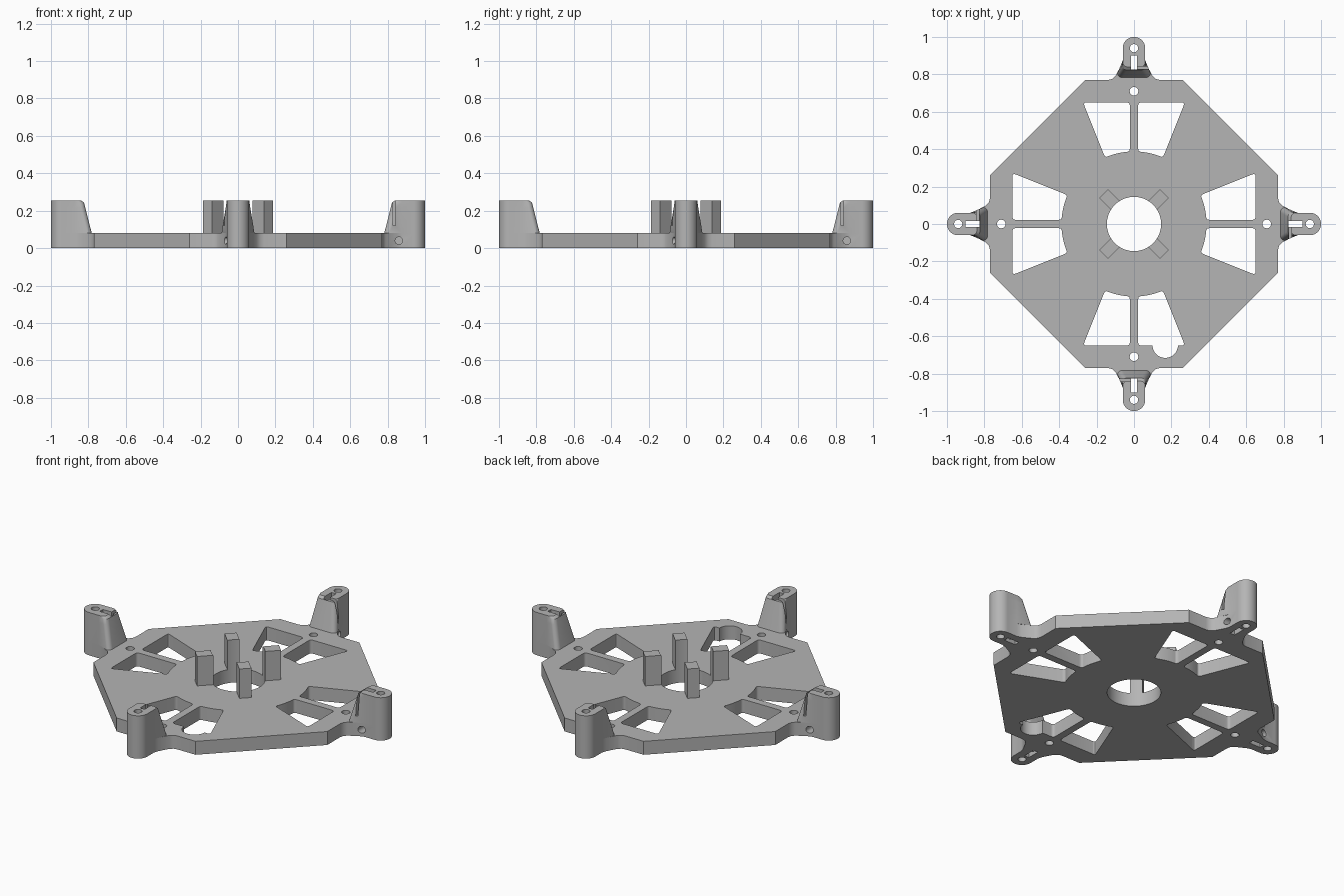
import bpy, bmesh, math
from mathutils import Matrix, Vector

old = bpy.data.objects.get("Cube")
if old:
    bpy.data.objects.remove(old)

THICK, TOP = 0.08, 0.255
HOLE = 0.145

grey = bpy.data.materials.new("plain grey")
grey.use_nodes = True
colour = (0.46, 0.46, 0.46, 1)
grey.diffuse_color = colour
grey.node_tree.nodes["Principled BSDF"].inputs["Base Color"].default_value = colour


def arc(cx, cy, r, a0, a1, n):
    return [(cx + r * math.cos(math.radians(a0 + (a1 - a0) * i / n)),
             cy + r * math.sin(math.radians(a0 + (a1 - a0) * i / n))) for i in range(n + 1)]


def rounded(points, size, steps=4):
    """Soften every corner of a closed outline."""
    out = []
    for i, p in enumerate(points):
        p = Vector(p)
        a, b = Vector(points[i - 1]) - p, Vector(points[(i + 1) % len(points)]) - p
        a *= min(size / a.length, 0.45)
        b *= min(size / b.length, 0.45)
        for k in range(steps + 1):
            t = k / steps
            out.append(tuple(p + a * (1 - t) ** 2 + b * t ** 2))
    return out


def loft(bm, rings):
    """Solid through matching rings, each given as (outline, z)."""
    rows = [[bm.verts.new((x, y, z)) for x, y in ring] for ring, z in rings]
    n = len(rows[0])
    faces = [bm.faces.new(rows[0]), bm.faces.new(rows[-1])]
    for lo, hi in zip(rows, rows[1:]):
        faces += [bm.faces.new((lo[i], lo[(i + 1) % n], hi[(i + 1) % n], hi[i])) for i in range(n)]
    bmesh.ops.recalc_face_normals(bm, faces=faces)
    return [v for row in rows for v in row]


def prism(bm, outline, z0, z1):
    return loft(bm, [(outline, z0), (outline, z1)])


def box(bm, x0, x1, y0, y1, z0, z1):
    return prism(bm, [(x0, y0), (x1, y0), (x1, y1), (x0, y1)], z0, z1)


def turn(bm, verts, degrees):
    bmesh.ops.rotate(bm, verts=verts, cent=(0, 0, 0),
                     matrix=Matrix.Rotation(math.radians(degrees), 3, 'Z'))


def make(name, bm):
    mesh = bpy.data.meshes.new(name)
    bm.to_mesh(mesh)
    bm.free()
    mesh.materials.append(grey)
    obj = bpy.data.objects.new(name, mesh)
    bpy.context.collection.objects.link(obj)
    return obj


def circle(x, y, r, n=32):
    return arc(x, y, r, 0, 360 * (n - 1) / n, n - 1)


# Plate: clipped square with a flared, round-ended lug on each side
lug = [(0.77, -0.26), (0.77, -0.14), (0.775, -0.118), (0.79, -0.1), (0.85, -0.068), (0.875, -0.06)]
lug += arc(0.94, 0, 0.06, -90, 90, 20)
lug += [(x, -y) for x, y in reversed(lug[:6])]
outline = []
for k in range(4):
    c, s = round(math.cos(k * math.pi / 2)), round(math.sin(k * math.pi / 2))
    outline += [(x * c - y * s, x * s + y * c) for x, y in lug]
bm = bmesh.new()
prism(bm, outline, 0, THICK)
plate = make("base_plate", bm)


# Corner towers: round outside, sloping and widening towards the plate
def tower_ring(inner, half):
    side = arc(0.94, 0, 0.06, 0, 90, 10) + [(0.875, 0.06)]
    r = 0.025
    side += arc(inner + r, half - r, r, 90, 180, 5)
    return side + [(x, -y) for x, y in reversed(side[1:])]


towers = []
for k, where in enumerate(("left", "back", "right", "front")):
    bm = bmesh.new()
    v = loft(bm, [(tower_ring(0.782, 0.088), THICK), (tower_ring(0.816, 0.066), 0.215),
                  (tower_ring(0.823, 0.062), 0.243), (tower_ring(0.84, 0.06), TOP)])
    turn(bm, v, 90 * k)
    towers.append(make(where + "_tower", bm))

# Cutter: windows, bolt holes, wire slots
window = [(0.65, 0.022), (0.65, 0.272)] + arc(0, 0, 0.388, 23.5, 3.3, 5)
window = rounded(window, 0.018)
bm = bmesh.new()
for k in range(4):
    v = []
    for side in (1, -1):
        v += prism(bm, [(x, side * y) for x, y in window], -0.1, 0.2)
    v += prism(bm, circle(0.71, 0, 0.023), -0.1, 0.2)
    v += prism(bm, circle(0.94, 0, 0.022), -0.1, 0.4)
    v += box(bm, 0.825, 0.9, -0.015, 0.015, -0.1, 0.4)
    v += box(bm, 0.83, 0.843, -0.12, 0, 0.12, 0.4)
    wire = prism(bm, circle(0.86, 0, 0.02, 20), 0, 0.15)
    for p in wire:
        p.co = (p.co.x, -p.co.z, 0.04 + p.co.y)
    turn(bm, v + wire, 90 * k)
prism(bm, circle(0, 0, HOLE, 64), -0.1, 0.2)
prism(bm, circle(0.167, -0.648, 0.068), -0.1, 0.2)
bmesh.ops.recalc_face_normals(bm, faces=bm.faces)
cutter = make("opening_cutter", bm)
cutter.hide_render = True

for obj in [plate] + towers:
    mod = obj.modifiers.new("openings", 'BOOLEAN')
    mod.operation, mod.solver, mod.object = 'DIFFERENCE', 'EXACT', cutter
    mod.use_self = True
    bpy.context.view_layer.objects.active = obj
    bpy.ops.object.modifier_apply(modifier=mod.name)
bpy.data.objects.remove(cutter)

# Four upright posts around the centre hole, inner faces following the hole
posts = []
half = 0.033
spread = math.degrees(math.asin(half / HOLE))
for k in range(4):
    bm = bmesh.new()
    v = prism(bm, [(0.23, -half), (0.23, half)] + arc(0, 0, HOLE, spread, -spread, 6), THICK, TOP)
    turn(bm, v, 45 + 90 * k)
    posts.append(make("centre_post_%d" % (k + 1), bm))

# Smooth the curved walls, keep edges sharp
bpy.ops.object.select_all(action='DESELECT')
for obj in [plate] + towers + posts:
    obj.select_set(True)
bpy.context.view_layer.objects.active = plate
bpy.ops.object.shade_smooth_by_angle(angle=math.radians(30))
